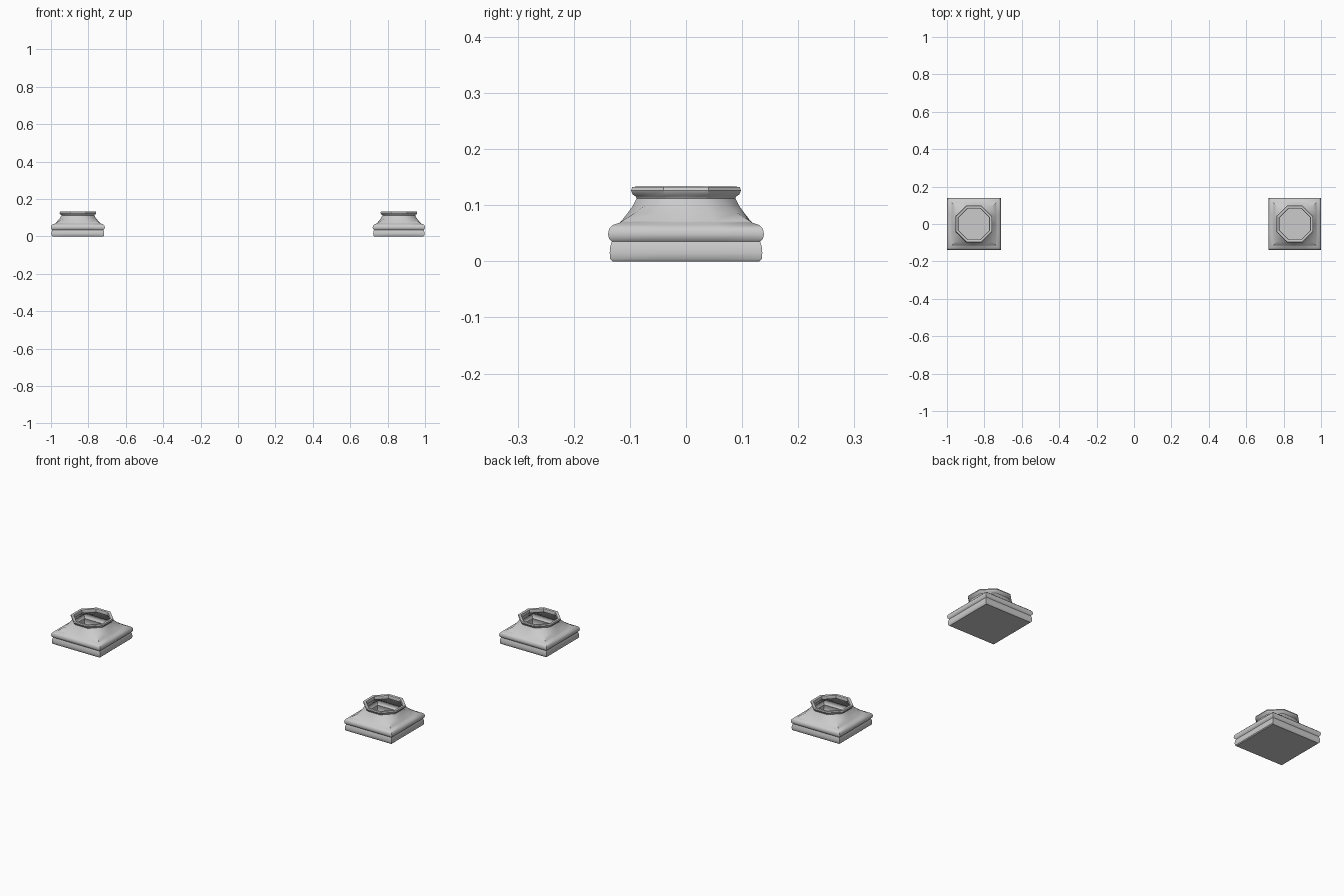
import bpy, bmesh
from math import radians, sin, cos, pi
from mathutils import Vector

cube = bpy.data.objects.get("Cube")
if cube:
    bpy.data.objects.remove(cube, do_unlink=True)

SIDES = 16

# Moulding profile: half width, height, blend from square (0) to octagon (1)
PROFILE = [
    # plinth
    (.131, 0, 0), (.135, .004, 0), (.136, .015, 0), (.135, .026, 0), (.132, .035, 0),
    # square rounded moulding
    (.137, .040, 0), (.139, .048, 0), (.137, .058, 0), (.130, .065, 0), (.118, .069, 0),
    # flared neck
    (.115, .072, .05), (.104, .086, .4), (.094, .100, .8), (.088, .112, 1),
    # octagonal lip, open inside
    (.090, .116, 1), (.095, .119, 1), (.098, .126, 1), (.096, .132, 1),
    (.090, .133, 1), (.084, .131, 1), (.082, .124, 1), (.083, .114, 1),
]


def section_point(half, blend, k):
    """Point on a section lying between a square and an octagon."""
    a = k * 2 * pi / SIDES
    square = half / max(abs(cos(a)), abs(sin(a)))
    octagon = half / cos(pi / 8) if k % 2 else half
    r = square + (octagon - square) * blend
    return r * cos(a), r * sin(a)


def column_base(name, x, stretch):
    bm = bmesh.new()
    rings = []
    for half, z, blend in PROFILE:
        ring = []
        for k in range(SIDES):
            px, py = section_point(half, blend, k)
            ring.append(bm.verts.new((px * (stretch + (1 - stretch) * blend), py, z)))
        rings.append(ring)
    for low, high in zip(rings, rings[1:]):
        for k in range(SIDES):
            n = (k + 1) % SIDES
            bm.faces.new((low[k], low[n], high[n], high[k]))
    # closed underside
    bm.faces.new(rings[0][::-1])
    mesh = bpy.data.meshes.new(name)
    bm.to_mesh(mesh)
    bm.free()
    obj = bpy.data.objects.new(name, mesh)
    obj.location = Vector((x, 0, 0))
    bpy.context.collection.objects.link(obj)
    bpy.ops.object.select_all(action='DESELECT')
    obj.select_set(True)
    bpy.context.view_layer.objects.active = obj
    bpy.ops.object.shade_smooth_by_angle(angle=radians(40))


# Pair of column bases
column_base("right_column_base", -.856, 1.036)
column_base("left_column_base", .860, 1.007)
